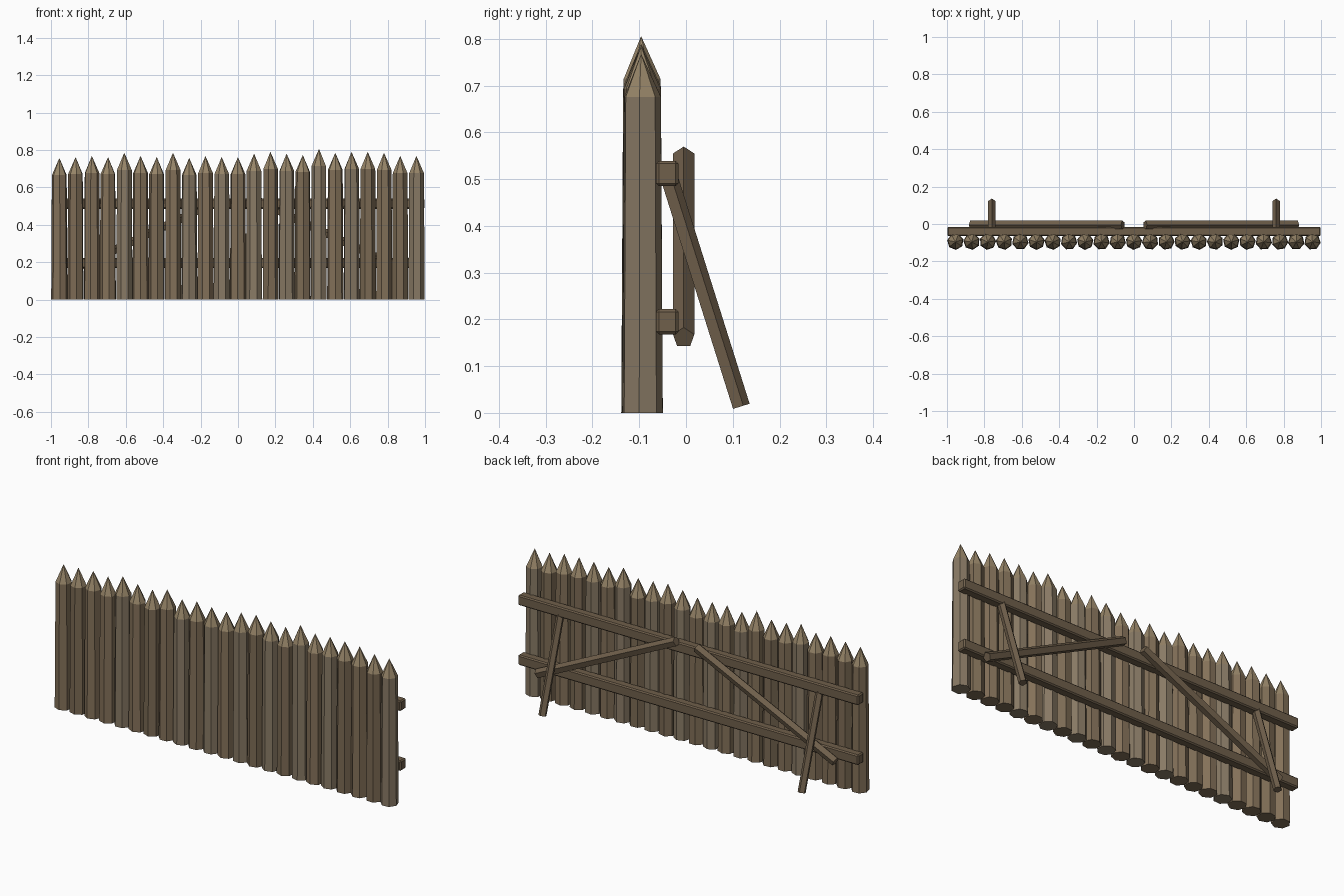
import bpy, bmesh, math, random
from mathutils import Vector, Matrix

if "Cube" in bpy.data.objects:
    bpy.data.objects.remove(bpy.data.objects["Cube"])

random.seed(4)


def material(name, rgb):
    m = bpy.data.materials.new(name)
    m.diffuse_color = (*rgb, 1)
    m.use_nodes = True
    m.node_tree.nodes["Principled BSDF"].inputs["Base Color"].default_value = m.diffuse_color
    return m


BARK = [material("bark_brown", (0.23, 0.165, 0.10)),
        material("bark_grey", (0.25, 0.195, 0.13)),
        material("bark_dark", (0.20, 0.145, 0.088))]
CUT = material("cut_wood", (0.31, 0.235, 0.14))
BEAM = material("beam_wood", (0.16, 0.115, 0.07))


def finish(bm, name, mats):
    bmesh.ops.recalc_face_normals(bm, faces=bm.faces)
    me = bpy.data.meshes.new(name)
    bm.to_mesh(me)
    bm.free()
    for m in mats:
        me.materials.append(m)
    ob = bpy.data.objects.new(name, me)
    bpy.context.collection.objects.link(ob)
    return ob


# Seven-sided stake, slightly tapered, with a sharpened tip
def stake(name, x, tip, bark):
    turn = random.uniform(0, math.tau / 7)
    bm = bmesh.new()
    rings = []
    for r, z in ((0.0445, 0), (0.0405, tip - 0.092)):
        rings.append([bm.verts.new((x + r * math.cos(turn + math.tau * k / 7),
                                    -0.094 + r * math.sin(turn + math.tau * k / 7), z))
                      for k in range(7)])
    apex = bm.verts.new((x, -0.096, tip))
    low, high = rings
    bm.faces.new(low)
    for k in range(7):
        j = (k + 1) % 7
        bm.faces.new((low[k], low[j], high[j], high[k]))
        bm.faces.new((high[k], high[j], apex)).material_index = 1
    finish(bm, name, [bark, CUT])


# Five-sided pole between two points, one ridge facing upwards
def pole(name, a, b, r):
    a, b = Vector(a), Vector(b)
    d = (b - a).normalized()
    side = d.cross(Vector((0, 0, 1))).normalized()
    up = side.cross(d)
    bm = bmesh.new()
    rings = [[bm.verts.new(p + r * (math.cos(math.tau * k / 5) * up
                                    + math.sin(math.tau * k / 5) * side))
              for k in range(5)] for p in (a, b)]
    bm.faces.new(rings[0])
    bm.faces.new(rings[1])
    for k in range(5):
        j = (k + 1) % 5
        bm.faces.new((rings[0][k], rings[0][j], rings[1][j], rings[1][k]))
    finish(bm, name, [BEAM])


# Chamfered horizontal rail
def rail(name, z):
    bm = bmesh.new()
    bmesh.ops.create_cube(bm, size=1, matrix=Matrix.Translation((0, -0.04, z))
                          @ Matrix.Diagonal((1.996, 0.048, 0.054, 1)))
    bmesh.ops.bevel(bm, geom=bm.edges[:], offset=0.006, segments=1, affect='EDGES')
    finish(bm, name, [BEAM])


# Row of stakes with uneven heights
tips = [.757, .762, .768, .762, .785, .768, .762, .785, .757, .768, .762, .762,
        .780, .790, .780, .773, .806, .785, .790, .790, .785, .768, .768]
for i, t in enumerate(tips):
    stake(f"stake_{i + 1}", -0.955 + i * 1.909 / 22, t, random.choice(BARK))

# Rails behind the stakes
rail("upper_rail", 0.512)
rail("lower_rail", 0.195)

# Diagonal braces and ground props, mirrored left and right
for label, s in (("left", -1), ("right", 1)):
    pole(f"{label}_diagonal_brace", (s * 0.06, -0.005, 0.548),
         (s * 0.873, -0.005, 0.161), 0.024)
    pole(f"{label}_ground_prop", (s * 0.76, -0.035, 0.494),
         (s * 0.76, 0.1165, 0.0135), 0.0205)
